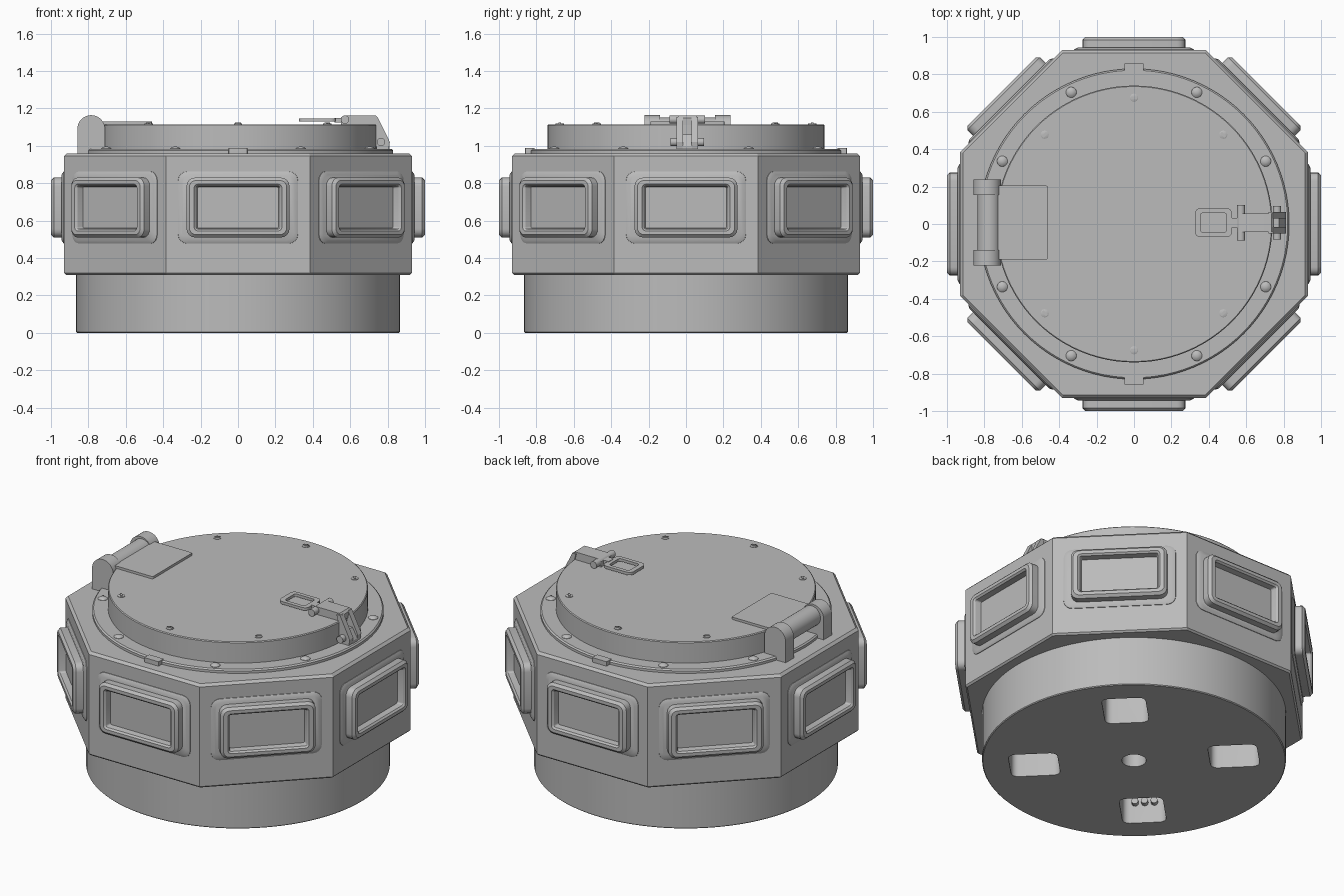
import bpy, bmesh
from math import sin, cos, pi, radians
from mathutils import Vector, Matrix

if "Cube" in bpy.data.objects:
    bpy.data.objects.remove(bpy.data.objects["Cube"])

GREY = (0.5, 0.5, 0.5, 1)
grey = bpy.data.materials.new("plain grey")
grey.use_nodes = True
grey.diffuse_color = GREY
grey.node_tree.nodes["Principled BSDF"].inputs["Base Color"].default_value = GREY
parts = []


def finish(name, bm, matrix=None):
    """Turn a bmesh into a grey object."""
    if matrix:
        bm.transform(matrix)
    bmesh.ops.recalc_face_normals(bm, faces=bm.faces)
    mesh = bpy.data.meshes.new(name)
    bm.to_mesh(mesh)
    bm.free()
    mesh.materials.append(grey)
    ob = bpy.data.objects.new(name, mesh)
    bpy.context.collection.objects.link(ob)
    parts.append(ob)
    return ob


def loft(name, loops, matrix=None, closed=False):
    """Skin a row of equal-length loops; cap the ends or join them up."""
    bm = bmesh.new()
    rings = [[bm.verts.new(p) for p in loop] for loop in loops]
    pairs = list(zip(rings, rings[1:]))
    if closed:
        pairs.append((rings[-1], rings[0]))
    else:
        bm.faces.new(rings[0])
        bm.faces.new(rings[-1])
    for a, b in pairs:
        for i in range(len(a)):
            j = (i + 1) % len(a)
            bm.faces.new((a[i], a[j], b[j], b[i]))
    return finish(name, bm, matrix)


def circle(r, z, n=64, turn=0.0):
    return [(r * cos(turn + 2 * pi * i / n), r * sin(turn + 2 * pi * i / n), z) for i in range(n)]


def turned(name, profile, n=64, turn=0.0, matrix=None):
    return loft(name, [circle(r, z, n, turn) for r, z in profile], matrix)


def rounded(w, h, r, z, steps=4):
    """Rounded rectangle loop centred on the local origin."""
    pts = []
    for k, (sx, sy) in enumerate(((1, 1), (-1, 1), (-1, -1), (1, -1))):
        for s in range(steps + 1):
            a = pi / 2 * (k + s / steps)
            pts.append((sx * (w / 2 - r) + r * cos(a), sy * (h / 2 - r) + r * sin(a), z))
    return pts


def prism(name, outline, y0, y1):
    """Extrude an x-z outline along y."""
    return loft(name, [[(x, y, z) for x, z in outline] for y in (y0, y1)])


def rod(name, x, z, r, y0, y1, n=24):
    return prism(name, [(x + r * cos(2 * pi * i / n), z + r * sin(2 * pi * i / n)) for i in range(n)], y0, y1)


def plate(name, x0, x1, y0, y1, z0, z1, r=0.01):
    m = Matrix.Translation(((x0 + x1) / 2, (y0 + y1) / 2, 0))
    return loft(name, [rounded(x1 - x0, y1 - y0, r, z) for z in (z0, z1)], m)


def facing(angle, z):
    """Local x runs along the wall, local y up, local z outward."""
    m = Matrix((Vector((-sin(angle), cos(angle), 0)), Vector((0, 0, 1)),
                Vector((cos(angle), sin(angle), 0)))).transposed()
    return Matrix.Translation((0, 0, z)) @ m.to_4x4()


def carve(target, cutter):
    """Cut one part out of another and drop the cutter."""
    cutter.hide_render = True
    mod = target.modifiers.new("cut", 'BOOLEAN')
    mod.operation, mod.solver, mod.object = 'DIFFERENCE', 'EXACT', cutter
    bpy.context.view_layer.update()
    cut_mesh = bpy.data.meshes.new_from_object(
        target.evaluated_get(bpy.context.evaluated_depsgraph_get()))
    target.modifiers.clear()
    target.data = cut_mesh
    parts.remove(cutter)
    bpy.data.objects.remove(cutter)


# Round base with a centre hole and four diagonal pockets underneath
base = turned("base_drum", [(0.86, 0), (0.865, 0.005), (0.865, 0.32)], 96)
carve(base, turned("hole_cutter", [(0.07, -0.05), (0.07, 0.12)], 24))
for k in range(4):
    m = Matrix.Rotation(radians(45 + 90 * k), 4, 'Z') @ Matrix.Translation((0.57, 0, 0))
    carve(base, loft("pocket_cutter", [rounded(0.28, 0.25, 0.04, z) for z in (-0.05, 0.2)], m))
for off in (-0.055, 0, 0.055):
    m = facing(radians(225), 0.13) @ Matrix.Translation((off, 0, 0.0))
    turned("socket_plug", [(0.02, 0.68), (0.02, 0.72)], 12, 0, m)

# Eight-sided housing
flat = 1 / cos(pi / 8)
turned("housing", [(r * flat, z) for r, z in
       ((0.92, 0.31), (0.93, 0.32), (0.93, 0.945), (0.915, 0.96))], 8, pi / 8)

# A framed window on each wall
for k in range(8):
    m = facing(k * pi / 4, 0.67)
    loft("window_pad", [rounded(0.645, 0.39, 0.05, 0.92), rounded(0.64, 0.385, 0.05, 0.933),
                        rounded(0.6, 0.35, 0.04, 0.943)], m)
    loft("window_frame", [rounded(0.55, 0.32, 0.045, 0.92), rounded(0.55, 0.32, 0.045, 0.985),
                          rounded(0.52, 0.29, 0.035, 1.0), rounded(0.47, 0.25, 0.02, 1.0),
                          rounded(0.45, 0.23, 0.012, 0.99), rounded(0.435, 0.22, 0.01, 0.955)], m)

# Seat ring with tabs and dome bolts
turned("seat_ring", [(0.83, 0.95), (0.83, 0.975), (0.822, 0.983)], 96)
for s in (-1, 1):
    plate("ring_tab", -0.05, 0.05, s * 0.835 - 0.025, s * 0.835 + 0.025, 0.95, 0.988, 0.004)
for quarter in range(4):
    for a in (25.5, 64.5):
        t = radians(a + 90 * quarter)
        turned("ring_bolt", [(0.03, 0.975), (0.028, 0.985), (0.018, 0.993), (0.006, 0.996)], 20, 0,
               Matrix.Translation((0.78 * cos(t), 0.78 * sin(t), 0)))

# Lid and its slotted screws
turned("lid", [(0.74, 0.97), (0.74, 1.11), (0.735, 1.115)], 96)
for a in (45, 90, 135, 225, 270, 315):
    t = radians(a)
    m = Matrix.Translation((0.675 * cos(t), 0.675 * sin(t), 0)) @ Matrix.Rotation(t, 4, 'Z')
    turned("lid_screw", [(0.022, 1.11), (0.022, 1.118), (0.018, 1.12)], 16, 0, m)
    loft("lid_screw_bar", [rounded(0.012, 0.034, 0.003, z) for z in (1.115, 1.124)], m)

# Hinge: two lugs, barrel and leaf
hx, hz, hr = -0.785, 1.09, 0.074
arch = [(hx + hr * cos(pi * i / 16), hz + hr * sin(pi * i / 16)) for i in range(17)]
arch += [(hx - hr, 0.96), (hx + hr, 0.96)]
for y0, y1 in ((-0.222, -0.14), (0.155, 0.237)):
    prism("hinge_lug", arch, y0, y1)
rod("hinge_barrel", hx + 0.01, hz, 0.062, -0.15, 0.165, 32)
prism("hinge_web", [(hx, 1.13), (hx, 1.06), (-0.70, 1.06), (-0.70, 1.13)], -0.135, 0.15)
plate("hinge_leaf", -0.73, -0.46, -0.19, 0.205, 1.11, 1.13)

# Latch: pull loop, neck, arm, hook legs and cross pins
cy = 0.007
loop_place = Matrix.Translation((0.425, cy, 0))
loft("latch_pull_loop", [rounded(0.2, 0.155, 0.03, 1.13), rounded(0.2, 0.155, 0.03, 1.147),
                         rounded(0.14, 0.105, 0.015, 1.147), rounded(0.14, 0.105, 0.015, 1.13)],
     loop_place, closed=True)
plate("latch_neck", 0.515, 0.57, cy - 0.025, cy + 0.025, 1.125, 1.15)
rod("latch_front_pin", 0.572, 1.14, 0.022, cy - 0.095, cy + 0.095)
arm = [(0.55, 1.11), (0.55, 1.15), (0.575, 1.163), (0.735, 1.163), (0.748, 1.15), (0.745, 1.11)]
prism("latch_arm", arm, cy - 0.05, cy + 0.05)
leg = [(0.72, 1.155), (0.745, 1.155), (0.80, 1.045), (0.812, 1.02), (0.805, 0.975), (0.74, 0.975), (0.735, 1.1)]
for s in (-1, 1):
    prism("latch_leg", leg, cy + s * 0.022, cy + s * 0.058)
prism("latch_keeper", [(0.735, 0.975), (0.735, 1.06), (0.775, 1.06), (0.81, 1.0), (0.81, 0.975)],
      cy - 0.025, cy + 0.025)
rod("latch_rear_pin", 0.765, 1.02, 0.022, cy - 0.09, cy + 0.09)

# Smooth rounded surfaces, keep edges sharp
bpy.ops.object.select_all(action='DESELECT')
for ob in parts:
    ob.select_set(True)
bpy.context.view_layer.objects.active = parts[0]
bpy.ops.object.shade_smooth_by_angle(angle=radians(30))
